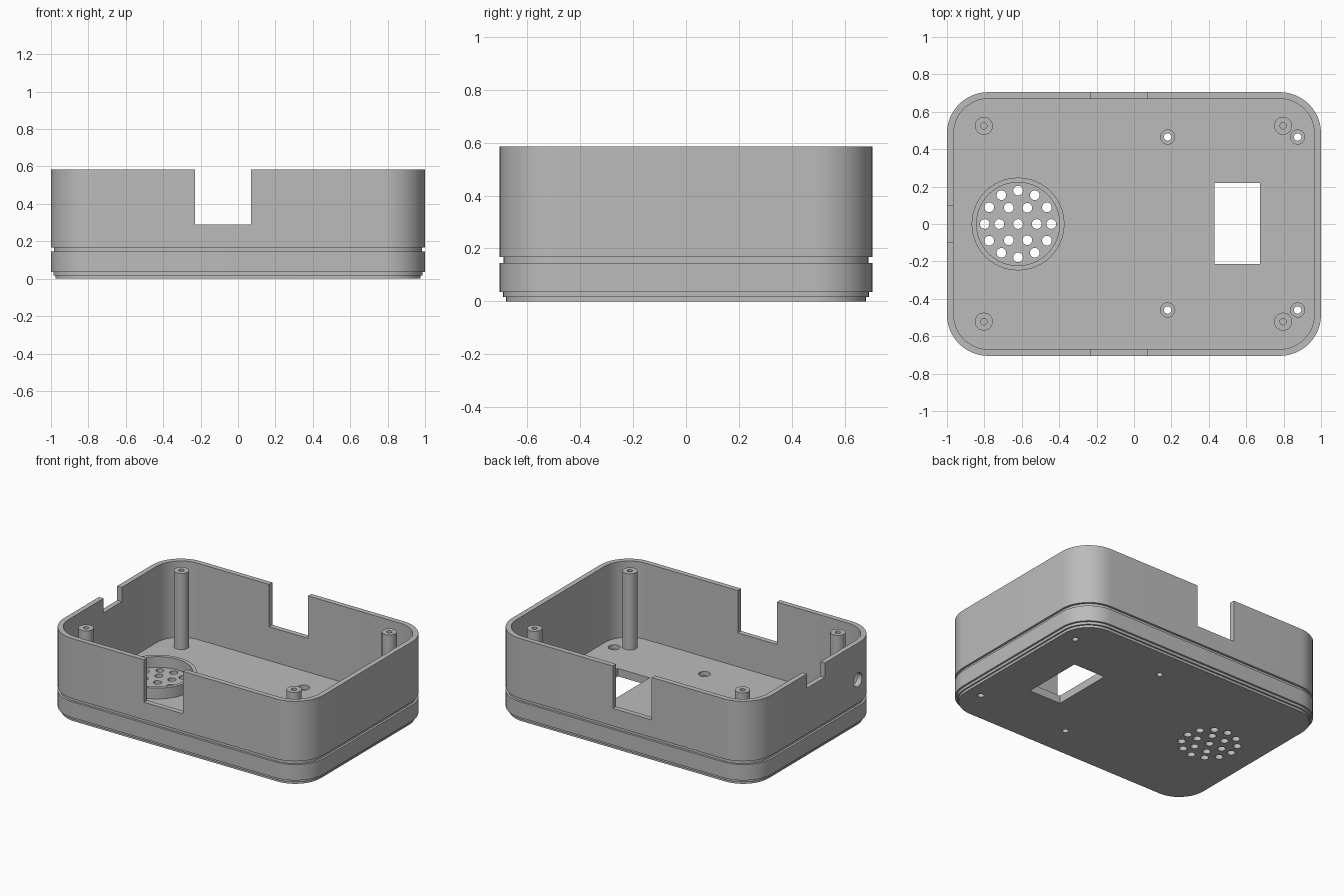
import bpy, bmesh
from math import cos, sin, pi, radians
from mathutils import Matrix, Vector

if "Cube" in bpy.data.objects:
    bpy.data.objects.remove(bpy.data.objects["Cube"], do_unlink=True)

HALF_X, HALF_Y, CORNER = 1.0, 0.705, 0.22
TOP, FLOOR, WALL = 0.585, 0.055, 0.036

grey = bpy.data.materials.new("plain grey")
grey.use_nodes = True
grey.diffuse_color = (0.5, 0.5, 0.5, 1)
grey.node_tree.nodes["Principled BSDF"].inputs["Base Color"].default_value = grey.diffuse_color


def rounded_rect(inset, z, steps=12):
    """Rounded rectangle ring, moved inward by inset."""
    r = CORNER - inset
    points = []
    for quarter, (sx, sy) in enumerate([(1, 1), (-1, 1), (-1, -1), (1, -1)]):
        for i in range(steps + 1):
            a = (quarter + i / steps) * pi / 2
            points.append(Vector((sx * (HALF_X - CORNER) + r * cos(a),
                                  sy * (HALF_Y - CORNER) + r * sin(a), z)))
    return points


def circle(x, y, r, z, sides=32):
    return [Vector((x + r * cos(2 * pi * i / sides), y + r * sin(2 * pi * i / sides), z))
            for i in range(sides)]


def loft(bm, rings, closed=False):
    """Skin a stack of rings; cap the ends, or join last to first."""
    loops = [[bm.verts.new(p) for p in ring] for ring in rings]
    n = len(loops[0])
    pairs = list(zip(loops, loops[1:]))
    if closed:
        pairs.append((loops[-1], loops[0]))
    for low, high in pairs:
        for i in range(n):
            j = (i + 1) % n
            bm.faces.new((low[i], low[j], high[j], high[i]))
    if not closed:
        bm.faces.new(loops[0][::-1])
        bm.faces.new(loops[-1])


def box(bm, low, high):
    size = [b - a for a, b in zip(low, high)]
    mid = [(a + b) / 2 for a, b in zip(low, high)]
    bmesh.ops.create_cube(bm, size=1, matrix=Matrix.Translation(mid) @ Matrix.Diagonal((*size, 1)))


def finish(bm, name):
    bmesh.ops.recalc_face_normals(bm, faces=bm.faces)
    mesh = bpy.data.meshes.new(name)
    bm.to_mesh(mesh)
    bm.free()
    mesh.materials.append(grey)
    obj = bpy.data.objects.new(name, mesh)
    bpy.context.collection.objects.link(obj)
    return obj


def smooth(obj):
    bpy.ops.object.select_all(action="DESELECT")
    obj.select_set(True)
    bpy.context.view_layer.objects.active = obj
    bpy.ops.object.shade_smooth_by_angle(angle=radians(30))


# Tray shell: stepped foot, seam groove, rim and hollow inside
bm = bmesh.new()
profile = [(0.024, 0), (0.024, 0.017), (0.013, 0.017), (0.013, 0.035), (0, 0.035),
           (0, 0.145), (0.015, 0.145), (0.015, 0.168), (0, 0.168), (0, TOP),
           (WALL, TOP), (WALL, FLOOR)]
loft(bm, [rounded_rect(inset, z) for inset, z in profile])
shell = finish(bm, "case_shell")

# Openings in the shell
GRILLE_X = -0.62
bm = bmesh.new()
box(bm, (-0.23, -1, 0.29), (0.07, 1, 1))             # front and back notches
box(bm, (-1.1, -0.1, 0.485), (-0.9, 0.1, 1))         # side notch
box(bm, (0.43, -0.215, -0.1), (0.675, 0.22, 0.2))    # floor window
for x in (0.18, 0.875):                              # recessed screw holes
    for y in (-0.46, 0.465):
        loft(bm, [circle(x, y, r, z) for r, z in
                  [(0.02, -0.1), (0.02, 0.025), (0.038, 0.025), (0.038, 0.1)]])
for radius, count in ((0, 1), (0.1, 6), (0.178, 12)):  # speaker grille
    for i in range(count):
        a = 2 * pi * i / count
        x, y = GRILLE_X + radius * cos(a), radius * sin(a)
        loft(bm, [circle(x, y, 0.026, z, 20) for z in (-0.1, 0.1)])
side_hole = [[Vector((x, p.x, p.y)) for p in circle(-0.46, 0.33, 0.047, 0)]
             for x in (-1.1, -0.9)]
loft(bm, side_hole)                                  # cable hole in the side
cutter = finish(bm, "opening_cutter")
cutter.hide_render = True

cut = shell.modifiers.new("openings", "BOOLEAN")
cut.operation = "DIFFERENCE"
cut.solver = "EXACT"
cut.object = cutter
graph = bpy.context.evaluated_depsgraph_get()
shell.data = bpy.data.meshes.new_from_object(shell.evaluated_get(graph))
shell.modifiers.clear()
bpy.data.objects.remove(cutter, do_unlink=True)
smooth(shell)

# Raised speaker ring
bm = bmesh.new()
loft(bm, [circle(GRILLE_X, 0, r, z, 64) for r, z in
          [(0.248, FLOOR - 0.01), (0.248, 0.13), (0.222, 0.13), (0.222, FLOOR - 0.01)]], closed=True)
smooth(finish(bm, "speaker_ring"))

# Corner screw posts with blind holes
for x, side in ((-0.803, "right"), (0.797, "left")):
    for y, end in ((-0.522, "front"), (0.525, "back")):
        bm = bmesh.new()
        loft(bm, [circle(x, y, r, z) for r, z in
                  [(0.048, FLOOR - 0.01), (0.048, TOP), (0.017, TOP), (0.017, 0.15)]])
        smooth(finish(bm, f"{end}_{side}_screw_post"))
